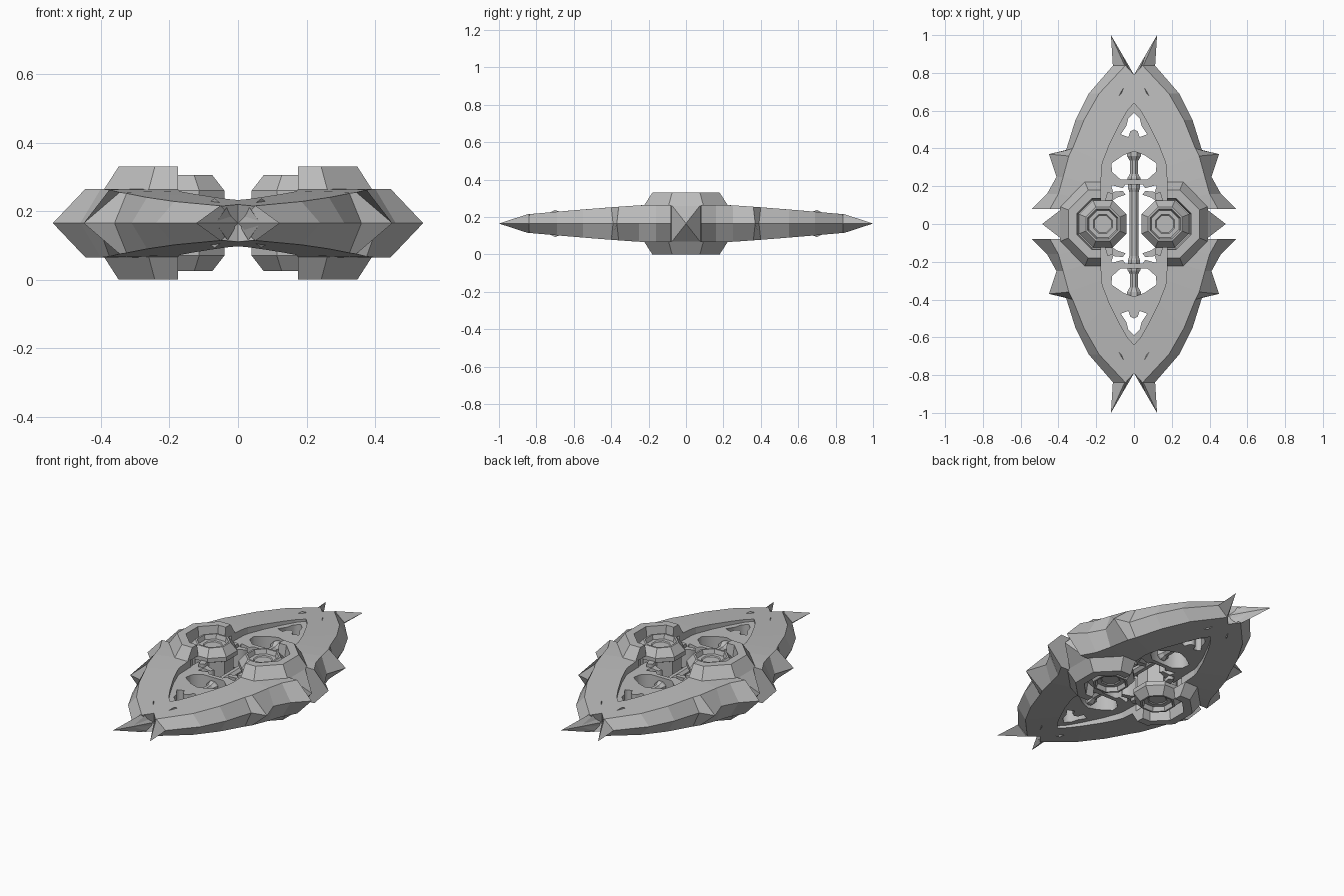
import bpy, bmesh, math

if "Cube" in bpy.data.objects:
    bpy.data.objects.remove(bpy.data.objects["Cube"])

MID = 0.165
grey = bpy.data.materials.new("hull_grey")
grey.diffuse_color = (0.5, 0.5, 0.5, 1)
grey.use_nodes = True
grey.node_tree.nodes["Principled BSDF"].inputs["Base Color"].default_value = grey.diffuse_color


def finish(name, bm):
    """Turn a bmesh into a flat shaded object."""
    bmesh.ops.remove_doubles(bm, verts=bm.verts, dist=0.0005)
    bmesh.ops.recalc_face_normals(bm, faces=bm.faces)
    me = bpy.data.meshes.new(name)
    bm.to_mesh(me)
    bm.free()
    me.materials.append(grey)
    ob = bpy.data.objects.new(name, me)
    bpy.context.collection.objects.link(ob)
    return ob


def loft(name, sections, sx=1, sy=1, closed=False):
    """Skin a row of equal-length closed sections, reflected by sx and sy."""
    bm = bmesh.new()
    rows = [[bm.verts.new((x * sx, y * sy, z)) for x, y, z in s] for s in sections]
    n = len(rows[0])
    pairs = list(zip(rows, rows[1:]))
    if closed:
        pairs.append((rows[-1], rows[0]))
    for a, b in pairs:
        for i in range(n):
            j = (i + 1) % n
            bm.faces.new((a[i], a[j], b[j], b[i]))
    if not closed:
        bm.faces.new(rows[0])
        bm.faces.new(rows[-1])
    return finish(name, bm)


def hull_half(y):
    """Half thickness of the hull, thinning toward the tips."""
    t = max(0, min(1, (abs(y) - 0.2) / 0.64))
    return 0.1 - 0.05 * t ** 1.15


def plate(name, outlines, half, sx=1, sy=1):
    """Extruded plate, the first outline is the rim and the others are holes."""
    cu = bpy.data.curves.new(name, 'CURVE')
    cu.dimensions = '2D'
    cu.fill_mode = 'BOTH'
    cu.extrude = half
    for pts in outlines:
        sp = cu.splines.new('POLY')
        sp.points.add(len(pts) - 1)
        for p, (x, y) in zip(sp.points, pts):
            p.co = (x * sx, y * sy, 0, 1)
        sp.use_cyclic_u = True
    tmp = bpy.data.objects.new(name + "_curve", cu)
    bpy.context.collection.objects.link(tmp)
    bpy.context.view_layer.update()
    me = bpy.data.meshes.new_from_object(
        tmp.evaluated_get(bpy.context.evaluated_depsgraph_get()))
    bm = bmesh.new()
    bm.from_mesh(me)
    bpy.data.objects.remove(tmp)
    bmesh.ops.translate(bm, verts=bm.verts, vec=(0, 0, MID))
    return finish(name, bm)


def both(half):
    """Complete an outline given from centre to centre on the +x side."""
    return half + [(-x, y) for x, y in reversed(half) if x > 0]


def octagon(cx, r, z):
    """Octagon with apothem r, flat sides facing x and y."""
    R = r / math.cos(math.pi / 8)
    return [(cx + R * math.cos((k + 0.5) * math.pi / 4),
             R * math.sin((k + 0.5) * math.pi / 4), z) for k in range(8)]


# hull stations: inner x, y / top edge x, y / outer rim x, y
STATIONS = [
    (0.30, 0.08, 0.445, 0.08, 0.54, 0.08),
    (0.27, 0.13, 0.400, 0.16, 0.46, 0.16),
    (0.175, 0.19, 0.375, 0.25, 0.41, 0.25),
    (0.172, 0.30, 0.345, 0.36, 0.45, 0.37),
    (0.165, 0.33, 0.325, 0.40, 0.36, 0.39),
    (0.13, 0.42, 0.265, 0.55, 0.31, 0.55),
    (0.075, 0.53, 0.185, 0.69, 0.24, 0.69),
    (0.035, 0.60, 0.045, 0.84, 0.11, 0.84),
    (0.0, 0.64, 0.0, 0.79, 0.0, 0.79),
]


def hull_section(s):
    ix, iy, tx, ty, ox, oy = s
    hi, ht = hull_half(iy), hull_half(ty)
    return [(ix, iy, MID + hi), (tx, ty, MID + ht), (ox, oy, MID),
            (tx, ty, MID - ht), (ix, iy, MID - hi)]


def spike(name, base, tip, sx, sy):
    bm = bmesh.new()
    b = [bm.verts.new((x * sx, y * sy, z)) for x, y, z in base]
    t = bm.verts.new((tip[0] * sx, tip[1] * sy, tip[2]))
    bm.faces.new(b)
    for i in range(len(b)):
        bm.faces.new((b[i], b[(i + 1) % len(b)], t))
    finish(name, bm)


for sx in (1, -1):
    for sy in (1, -1):
        # four hull quarters with faceted rims
        loft("hull_quarter", [hull_section(s) for s in STATIONS], sx, sy)
        # long end spikes and the short ones beside them
        spike("end_spike", [(0.0, 0.79, MID), (0.05, 0.84, MID + 0.052),
                            (0.112, 0.84, MID), (0.05, 0.84, MID - 0.052)],
              (0.122, 1.0, MID), sx, sy)
        spike("small_end_spike", [(0.0, 0.78, MID), (0.03, 0.82, MID + 0.05),
                                  (0.07, 0.83, MID), (0.03, 0.82, MID - 0.05)],
              (0.065, 0.90, MID), sx, sy)
        # little fins on the hull, above and below
        for s in (1, -1):
            z = MID + s * 0.058
            spike("hull_fin", [(0.05, 0.73, z), (0.065, 0.69, z), (0.09, 0.66, z)],
                  (0.068, 0.70, MID + s * 0.072), sx, sy)
        # claws reaching in from the hull around each pod
        plate("pod_claw", [[(0.18, 0.21), (0.12, 0.20), (0.11, 0.17), (0.06, 0.175),
                            (0.045, 0.155), (0.09, 0.14), (0.12, 0.12), (0.18, 0.12)]],
              0.055, sx, sy)
        plate("claw_tooth", [[(0.11, 0.16), (0.14, 0.17), (0.16, 0.10), (0.12, 0.10)]],
              0.075, sx, sy)

    # side wedge filling the gap between the hull quarters
    def wedge(x, w, h):
        return [(x, -w, MID + h), (x, w, MID + h), (x, w, MID - h), (x, -w, MID - h)]
    loft("side_wedge", [wedge(0.29, 0.08, 0.1), wedge(0.385, 0.078, 0.1),
                        wedge(0.485, 0.001, 0.002)], sx)

    # eight-sided pod with a recessed disc at both ends
    prof = [(0.002, 0.11), (0.045, 0.11), (0.05, 0.115), (0.072, 0.115), (0.08, 0.14),
            (0.09, 0.14), (0.125, 0.095), (0.125, 0.07), (0.105, 0.06)]
    rings = [(r, MID + h) for r, h in prof] + [(r, MID - h) for r, h in reversed(prof)]
    loft("pod", [octagon(0.165, r, z) for r, z in rings], sx)

    # sloped half collar around the outside of each pod, above and below
    for s in (1, -1):
        rows = []
        for r, h in ((0.225, 0.095), (0.18, MID), (0.135, MID), (0.125, 0.095)):
            k = r * math.tan(math.pi / 8)
            c = 0.168
            rows.append([(x, y, MID + s * h) for x, y in
                         ((0.175, -r), (c + k, -r), (c + r, -k),
                          (c + r, k), (c + k, r), (0.175, r))])
        # each section is one slice across the collar
        loft("pod_collar", [[row[i] for row in rows] for i in range(6)], sx)

for sy in (1, -1):
    # lowered inner deck with a hexagonal and an arrow-shaped opening
    rim = both([(0, 0.645), (0.04, 0.605), (0.08, 0.535), (0.135, 0.425), (0.172, 0.325),
                (0.18, 0.18), (0.13, 0.18), (0.115, 0.205), (0.06, 0.19), (0.045, 0.21),
                (0, 0.21)])
    hexagon = both([(0, 0.385), (0.055, 0.365), (0.12, 0.32), (0.115, 0.275),
                    (0.07, 0.235), (0, 0.235)])
    arrow = both([(0, 0.59), (0.03, 0.56), (0.04, 0.52), (0.07, 0.475), (0.03, 0.46),
                  (0.02, 0.49), (0, 0.50)])
    plate("inner_deck", [rim, hexagon, arrow], 0.055, 1, sy)


def rod(name, stations, sy=1):
    """Eight-sided rod running along y with varying radius."""
    loft(name, [[(r * math.cos((k + 0.5) * math.pi / 4), y * sy,
                  MID + r * math.sin((k + 0.5) * math.pi / 4)) for k in range(8)]
                for y, r in stations])


# spine between the pods and the flared rods crossing the openings
rod("spine", [(-0.21, 0.034), (-0.19, 0.034), (-0.17, 0.027),
              (0.17, 0.027), (0.19, 0.034), (0.21, 0.034)])
for sy in (1, -1):
    rod("flared_rod", [(0.22, 0.036), (0.245, 0.036), (0.265, 0.024), (0.335, 0.024),
                       (0.36, 0.04), (0.39, 0.04)], sy)
